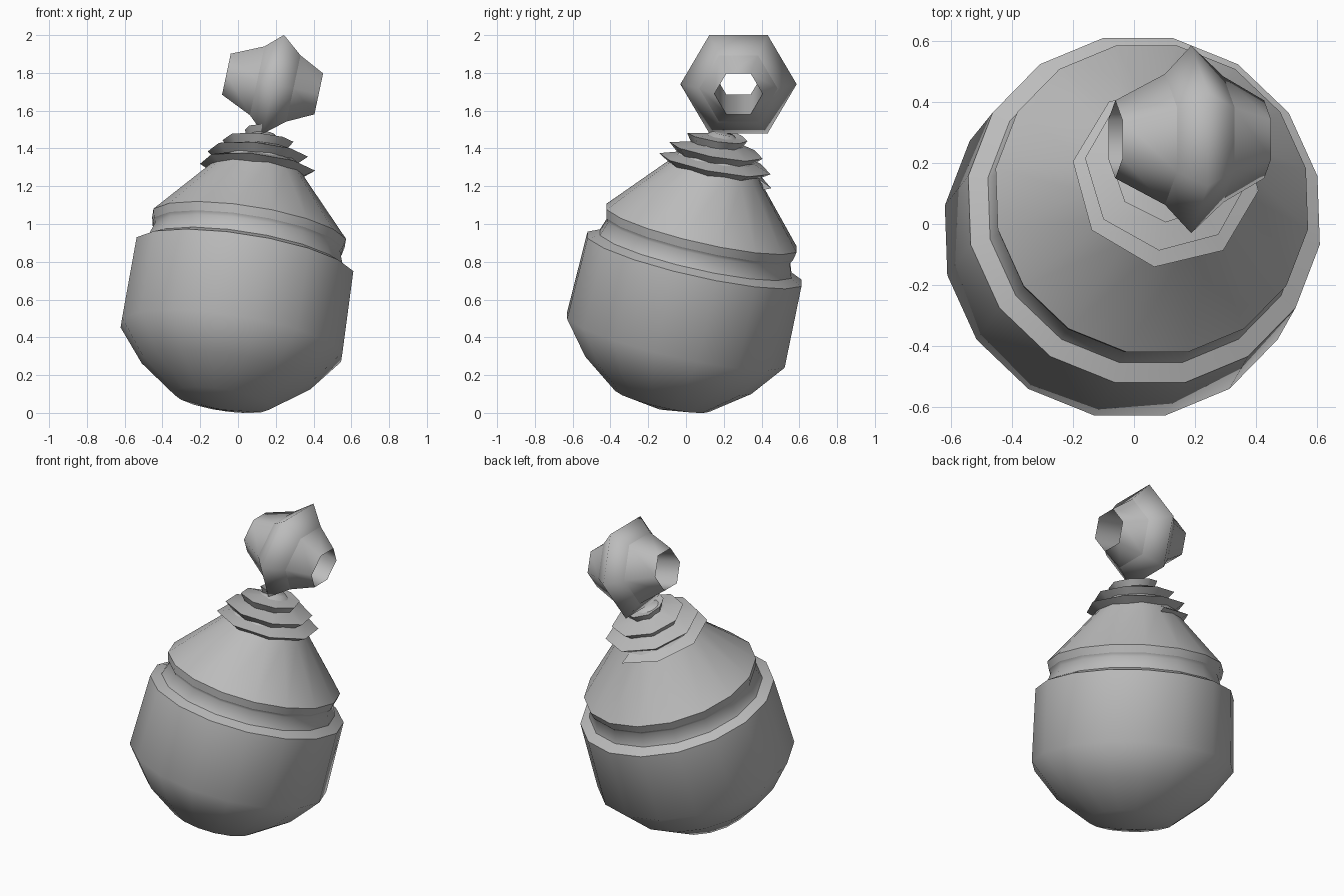
import bpy, bmesh
from math import cos, sin, pi, radians
from mathutils import Vector

cube = bpy.data.objects.get("Cube")
if cube:
    bpy.data.objects.remove(cube, do_unlink=True)

grey = bpy.data.materials.new("plain grey")
grey.use_nodes = True
colour = (0.5, 0.5, 0.5, 1)
grey.diffuse_color = colour
grey.node_tree.nodes["Principled BSDF"].inputs["Base Color"].default_value = colour


def polar(r, angle, z):
    return Vector((r * cos(angle), r * sin(angle), z))


def finish(name, bm, location, rotation):
    """Turn the bmesh into a smooth shaded object, keeping marked edges sharp."""
    bmesh.ops.recalc_face_normals(bm, faces=bm.faces)
    for f in bm.faces:
        f.smooth = True
    mesh = bpy.data.meshes.new(name)
    bm.to_mesh(mesh)
    bm.free()
    mesh.materials.append(grey)
    ob = bpy.data.objects.new(name, mesh)
    ob.location = location
    ob.rotation_euler = rotation
    bpy.context.collection.objects.link(ob)
    return ob


def lathe(name, profile, sides, start, sharp, location, rotation, loop=False):
    """Spin (radius, height) points; rings listed in sharp get hard edges."""
    bm = bmesh.new()
    rings = []
    for r, z in profile:
        if r == 0:
            rings.append([bm.verts.new((0, 0, z))] * sides)
        else:
            rings.append([bm.verts.new(polar(r, start + 2 * pi * k / sides, z))
                          for k in range(sides)])
    pairs = list(zip(rings, rings[1:]))
    if loop:
        pairs.append((rings[-1], rings[0]))
    for low, high in pairs:
        for k in range(sides):
            n = (k + 1) % sides
            corners = [low[k], low[n], high[n], high[k]]
            bm.faces.new(list(dict.fromkeys(corners)))
    for i in sharp:
        for k in range(sides):
            bm.edges.get((rings[i][k], rings[i][(k + 1) % sides])).smooth = False
    return finish(name, bm, location, rotation)


centre = (0.033, 0.045, 0.815)
tilt = (radians(-12.8), radians(8.9), 0)

# Round body with a stepped groove and a conical top
body = [(0, -0.828), (0.26, -0.775), (0.46, -0.625), (0.602, -0.445),
        (0.592, 0), (0.53, 0.028), (0.503, 0.104), (0.516, 0.124),
        (0.526, 0.17), (0.255, 0.475), (0.2, 0.56), (0.06, 0.69), (0, 0.69)]
lathe("body", body, 16, pi / 16, (4, 5, 7, 8), centre, tilt)


# Tapering screw thread on the neck
def tip_radius(turn):
    return max(0.315 - 0.02 * turn ** 2, 0.1)


def rise(turn):
    return 0.468 + 0.071 * turn


STEPS = 8
bm = bmesh.new()
roots, tips = [], []
for i in range(int(3.5 * STEPS) + STEPS + 1):
    turn = i / STEPS
    angle = radians(80) + 2 * pi * turn
    root = max(tip_radius(turn - 0.5) - 0.075, 0.045)
    roots.append(bm.verts.new(polar(root, angle, rise(min(turn, 3.5)) - 0.04)))
    if turn <= 3.5:
        tips.append(bm.verts.new(polar(tip_radius(turn), angle, rise(turn))))
for i in range(len(tips) - 1):
    bm.faces.new((roots[i], roots[i + 1], tips[i + 1], tips[i]))
    bm.faces.new((tips[i], tips[i + 1], roots[i + 1 + STEPS], roots[i + STEPS]))
    bm.edges.get((tips[i], tips[i + 1])).smooth = False
for i in range(len(roots) - 1):
    edge = bm.edges.get((roots[i], roots[i + 1]))
    if edge:
        edge.smooth = False
finish("neck_thread", bm, centre, tilt)

# Six-sided hanging ring with a straight bore
ring = [(0.128, -0.255), (0.215, -0.088), (0.308, 0), (0.207, 0.108), (0.128, 0.245)]
lathe("hanging_ring", ring, 6, pi / 2, (0, 1, 3, 4),
      (0.188, 0.278, 1.74), (0, radians(102), 0), loop=True)
